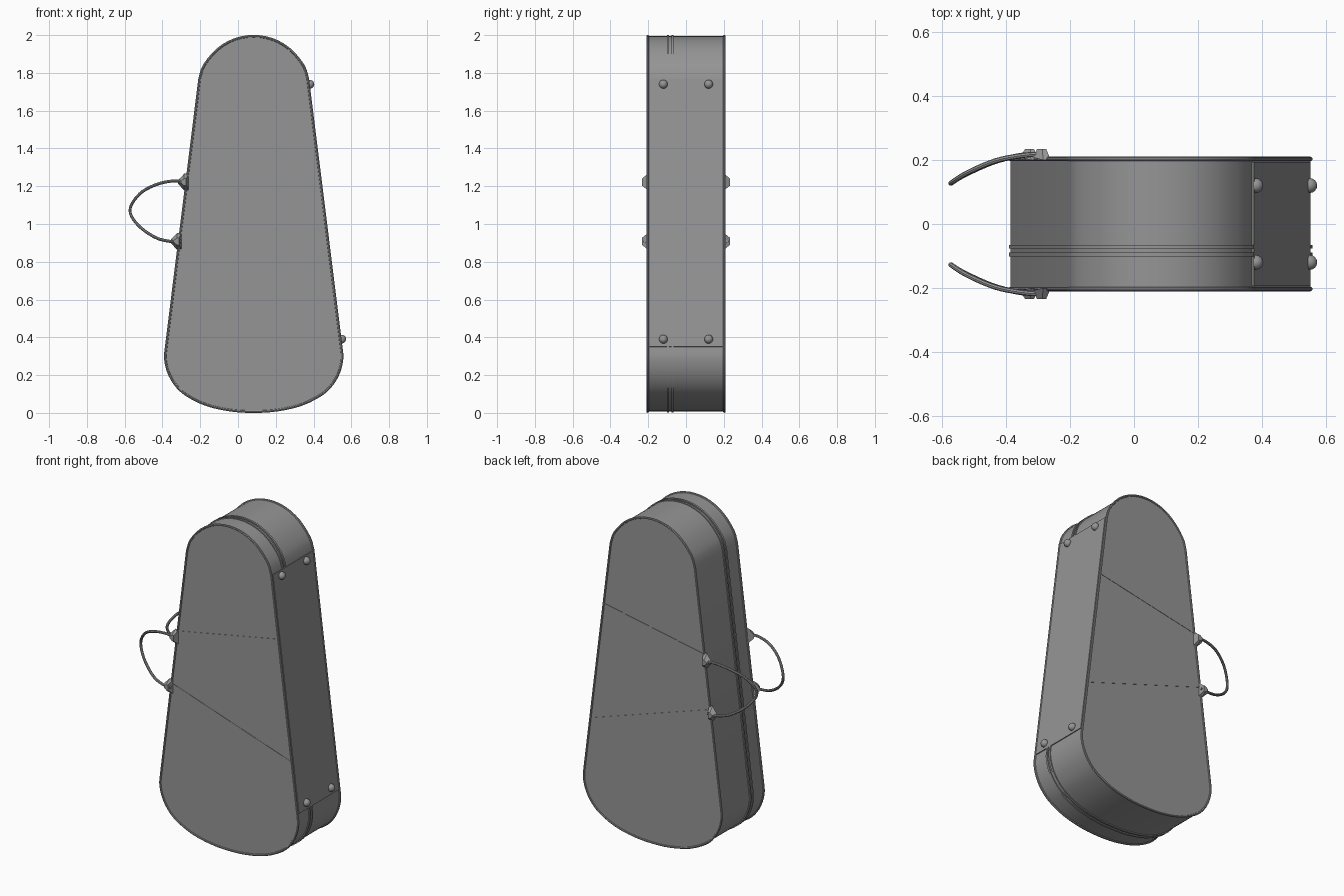
import bpy, bmesh, math
from mathutils import Vector

cube = bpy.data.objects.get("Cube")
if cube:
    bpy.data.objects.remove(cube, do_unlink=True)

grey = bpy.data.materials.new("case grey")
grey.use_nodes = True
grey.diffuse_color = (0.3, 0.3, 0.3, 1)
grey.node_tree.nodes["Principled BSDF"].inputs["Base Color"].default_value = (0.3, 0.3, 0.3, 1)

AXIS = 0.083    # centre line of the case
HALF = 0.205    # half depth of the case


def finish(name, bm, angle=35):
    bmesh.ops.recalc_face_normals(bm, faces=bm.faces)
    mesh = bpy.data.meshes.new(name)
    bm.to_mesh(mesh)
    bm.free()
    mesh.materials.append(grey)
    obj = bpy.data.objects.new(name, mesh)
    bpy.context.collection.objects.link(obj)
    bpy.ops.object.select_all(action='DESELECT')
    obj.select_set(True)
    bpy.context.view_layer.objects.active = obj
    bpy.ops.object.shade_smooth_by_angle(angle=math.radians(angle))
    return obj


def spline(points, steps=3):
    """Smooth open path through the given points."""
    p = [Vector(q) for q in points]
    p = [2 * p[0] - p[1]] + p + [2 * p[-1] - p[-2]]
    out = []
    for a, b, c, d in zip(p, p[1:], p[2:], p[3:]):
        for i in range(steps):
            t = i / steps
            out.append(b + (c - a) * t / 2 + (a - 2.5 * b + 2 * c - d / 2) * t * t
                       + (1.5 * (b - c) + (d - a) / 2) * t ** 3)
    return out + [p[-2]]


def outward(path, i, closed):
    n = len(path)
    a = path[(i - 1) % n] if closed else path[max(i - 1, 0)]
    b = path[(i + 1) % n] if closed else path[min(i + 1, n - 1)]
    t = (b - a).normalized()
    return Vector((-t.y, t.x))


def sweep(name, path, section, closed=False):
    """Sweep a section of (outward offset, y) along a path in x and z."""
    bm = bmesh.new()
    rings = []
    for i, p in enumerate(path):
        n = outward(path, i, closed)
        rings.append([bm.verts.new((p.x + n.x * o, y, p.y + n.y * o)) for o, y in section])
    k = len(section)
    for i in range(len(rings) if closed else len(rings) - 1):
        a, b = rings[i], rings[(i + 1) % len(rings)]
        for j in range(k):
            bm.faces.new((a[j], a[(j + 1) % k], b[(j + 1) % k], b[j]))
    if not closed:
        bm.faces.new(rings[0])
        bm.faces.new(rings[-1])
    return finish(name, bm)


def box_section(y0, y1, low, high):
    return [(low, y0), (high, y0), (high, y1), (low, y1)]


def round_section(y, r, sides=8):
    return [(r * math.cos(math.tau * i / sides), y + r * math.sin(math.tau * i / sides))
            for i in range(sides)]


def tube(name, points, radius):
    curve = bpy.data.curves.new(name, 'CURVE')
    curve.dimensions = '3D'
    curve.bevel_depth = radius
    curve.bevel_resolution = 2
    curve.use_fill_caps = True
    s = curve.splines.new('POLY')
    s.points.add(len(points) - 1)
    for sp, p in zip(s.points, points):
        sp.co = (*p, 1)
    curve.materials.append(grey)
    obj = bpy.data.objects.new(name, curve)
    bpy.context.collection.objects.link(obj)
    bpy.ops.object.select_all(action='DESELECT')
    obj.select_set(True)
    bpy.context.view_layer.objects.active = obj
    bpy.ops.object.convert(target='MESH')
    bpy.ops.object.shade_smooth_by_angle(angle=math.radians(40))


# Outline: rounded bottom, straight sides, rounded top
def mirrored(half):
    return spline([(AXIS + x, z) for x, z in half] +
                  [(AXIS - x, z) for x, z in half[-2::-1]])


bottom = mirrored([(.463, .35), (.468, .29), (.453, .22), (.418, .155),
                   (.36, .098), (.25, .043), (.12, .014), (0, .007)])
top = mirrored([(.286, 1.77), (.262, 1.84), (.19, 1.925), (.1, 1.977), (0, 1.994)])[::-1]
outline = bottom + top

# Case body
bm = bmesh.new()
loops = [[bm.verts.new((p.x, y, p.y)) for p in outline] for y in (-HALF, HALF)]
for loop in loops:
    bm.faces.new(loop)
for i in range(len(outline)):
    j = (i + 1) % len(outline)
    bm.faces.new((loops[0][i], loops[0][j], loops[1][j], loops[1][i]))
finish("case_body", bm)

# Piping around the front and back panels
for label, side in (("front", -1), ("back", 1)):
    sweep(label + "_piping", outline, round_section(side * (HALF - .002), .007), True)

# Zip: two raised bands around everything but the left side
sign = -1 if outward(outline, 20, True).dot(outline[20] - Vector((AXIS, 1))) < 0 else 1
for i, y in enumerate((-.101, -.077)):
    sweep("zip_band_%d" % (i + 1), outline,
          box_section(y, y + .012, -.004 * sign, .006 * sign))

# Plain hinge panel with four round feet on the left side
low, high = Vector((bottom[0].x, .35)), Vector((top[-1].x, 1.77))
sweep("hinge_panel", [low, high], box_section(-.194, .194, -.005, .005))
for z in (.39, 1.74):
    for y in (-.12, .12):
        x = low.x + (high.x - low.x) * (z - low.y) / (high.y - low.y)
        bm = bmesh.new()
        bmesh.ops.create_uvsphere(bm, u_segments=16, v_segments=10, radius=.023)
        bmesh.ops.translate(bm, verts=bm.verts, vec=(x + .008, y, z))
        finish("foot", bm, 60)

# Handles, anchor tabs and panel seams on both faces
for label, side in (("front", -1), ("back", 1)):
    arc = [(-.28, .218, 1.222), (-.34, .215, 1.228), (-.43, .198, 1.21), (-.52, .16, 1.16),
           (-.572, .127, 1.075), (-.53, .153, .995), (-.44, .193, .93), (-.36, .213, .908),
           (-.3, .218, .908)]
    tube(label + "_handle", spline([(x, y * side, z) for x, y, z in arc], 5), .008)
    for x, z in ((-.272, 1.222), (-.31, .908)):
        bm = bmesh.new()
        rim = [(x + .012, .2, z - .045), (x + .012, .2, z + .045),
               (x - .012, .2, z + .045), (x - .045, .208, z + .01),
               (x - .045, .208, z - .01), (x - .012, .2, z - .045)]
        base = [bm.verts.new((a, b * side, c)) for a, b, c in rim]
        cap = [bm.verts.new((x - .008 + (a - x) * .5, .234 * side, z + (c - z) * .4))
               for a, b, c in rim]
        for i in range(6):
            j = (i + 1) % 6
            bm.faces.new((base[i], base[j], cap[j], cap[i]))
        bm.faces.new(base)
        bm.faces.new(cap)
        finish(label + "_handle_tab", bm, 20)
    for z0, z1 in ((1.255, 1.39), (.93, .66)):
        ends = [Vector((-.28 if z0 > 1 else -.315, z0)), Vector((.42 if z0 > 1 else .505, z1))]
        ys = sorted((side * (HALF - .002), side * (HALF + .002)))
        sweep(label + "_panel_seam", ends, box_section(ys[0], ys[1], -.003, .003))
